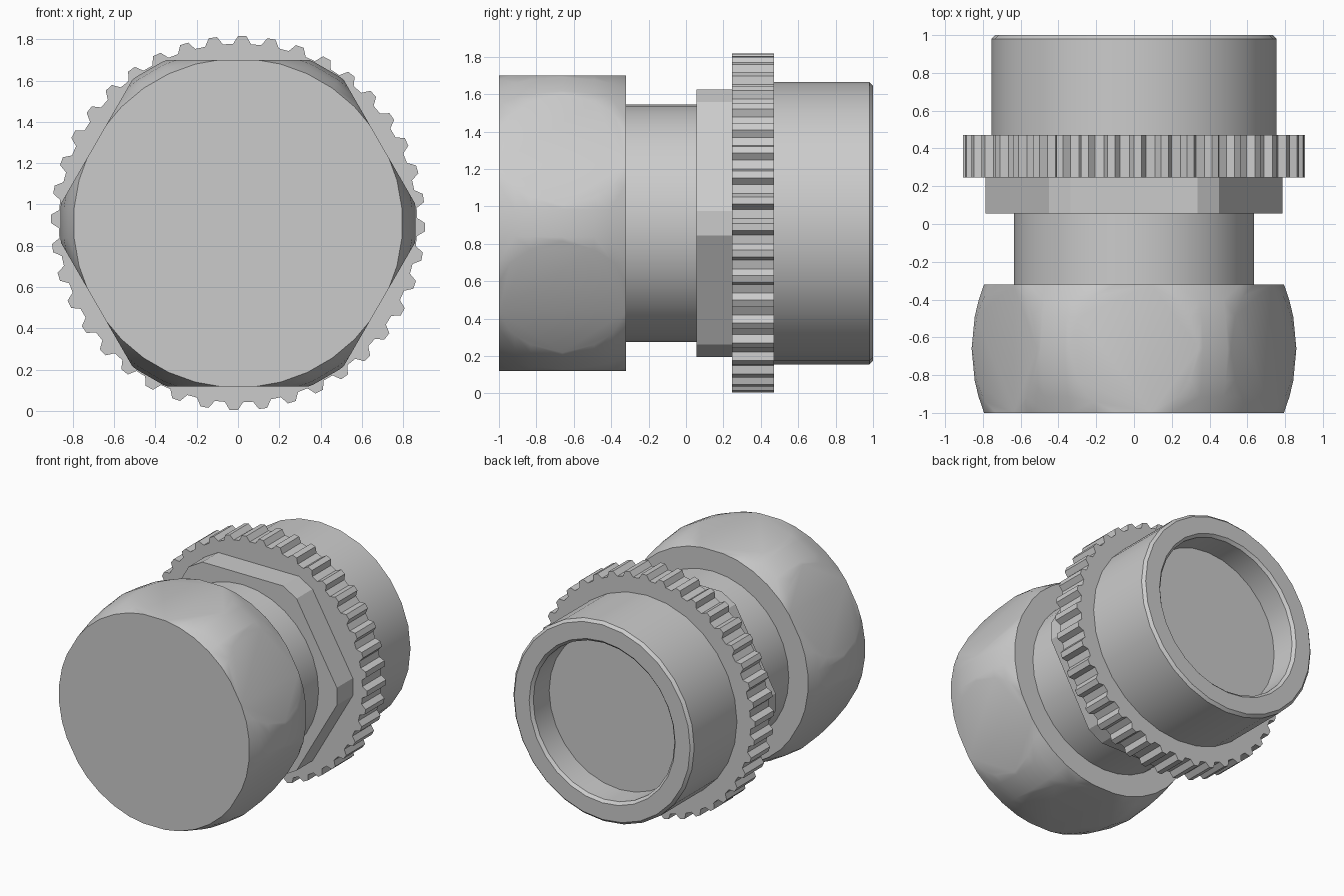
import bpy, bmesh
from math import sin, cos, pi, radians

cube = bpy.data.objects.get("Cube")
if cube:
    bpy.data.objects.remove(cube, do_unlink=True)

AXIS_Z = 0.91  # height of the shared axis, which runs along y

grey = bpy.data.materials.new("plain grey")
grey.use_nodes = True
grey.diffuse_color = (0.6, 0.6, 0.6, 1)
grey.node_tree.nodes["Principled BSDF"].inputs["Base Color"].default_value = (0.6, 0.6, 0.6, 1)


def circle(segs, start=0.0):
    return [(cos(start + 2 * pi * i / segs), sin(start + 2 * pi * i / segs)) for i in range(segs)]


def loft(name, outline, profile, smooth=True):
    """Sweep a unit outline along y; profile holds (scale, y) pairs, ends are capped."""
    bm = bmesh.new()
    rings = [[bm.verts.new((x * r, y, AXIS_Z + z * r)) for x, z in outline] for r, y in profile]
    n = len(outline)
    for a, b in zip(rings, rings[1:]):
        for i in range(n):
            j = (i + 1) % n
            bm.faces.new((a[i], a[j], b[j], b[i]))
    bm.faces.new(rings[0])
    bm.faces.new(rings[-1])
    bmesh.ops.recalc_face_normals(bm, faces=bm.faces)
    mesh = bpy.data.meshes.new(name)
    bm.to_mesh(mesh)
    bm.free()
    mesh.materials.append(grey)
    obj = bpy.data.objects.new(name, mesh)
    bpy.context.collection.objects.link(obj)
    if smooth:
        smooth_shade(obj)
    return obj


def smooth_shade(obj):
    bpy.ops.object.select_all(action='DESELECT')
    obj.select_set(True)
    bpy.context.view_layer.objects.active = obj
    bpy.ops.object.shade_smooth_by_angle(angle=radians(30))


# Front nut: a bulging barrel trimmed by a hexagonal prism
bulge = [(0.797 + 0.066 * (1 - t * t), -0.66 + 0.34 * t) for t in (-1, -0.75, -0.5, 0, 0.5, 0.75, 1)]
nut = loft("front_nut", circle(36, radians(5)), bulge, smooth=False)
hexagon = loft("hex_cutter", circle(6), [(0.79 / cos(pi / 6), -1.2), (0.79 / cos(pi / 6), 0)], smooth=False)
trim = nut.modifiers.new("hex_trim", 'BOOLEAN')
trim.operation = 'INTERSECT'
trim.solver = 'EXACT'
trim.object = hexagon
bpy.context.view_layer.update()
trimmed = bpy.data.meshes.new_from_object(nut.evaluated_get(bpy.context.evaluated_depsgraph_get()))
nut.modifiers.clear()
nut.data = trimmed
bpy.data.objects.remove(hexagon, do_unlink=True)
smooth_shade(nut)

# Neck between nut and flange
loft("neck", circle(32), [(0.635, -0.33), (0.635, 0.07)])

# Hexagonal flange with trimmed corners
corners = [(cos(radians(60 * k + s)), sin(radians(60 * k + s))) for k in range(6) for s in (-4.8, 4.8)]
loft("hex_flange", corners, [(0.79, 0.055), (0.79, 0.25)], smooth=False)

# Toothed grip ring: each tooth has a flat crest and a flat root
TEETH = 40
step = 2 * pi / TEETH
teeth = []
for k in range(TEETH):
    for offset, r in ((-0.32, 0.868), (-0.14, 0.906), (0.14, 0.906), (0.32, 0.868)):
        a = pi / 2 - radians(1.3) + (k + offset) * step
        teeth.append((r * cos(a), r * sin(a)))
loft("grip_ring", teeth, [(1, 0.245), (1, 0.47)], smooth=False)

# Rear collar with chamfered rims and a shallow bore
loft("rear_collar", circle(28), [
    (0.755, 0.46), (0.755, 0.98), (0.735, 1.0),
    (0.61, 1.0), (0.59, 0.98), (0.59, 0.79)])
